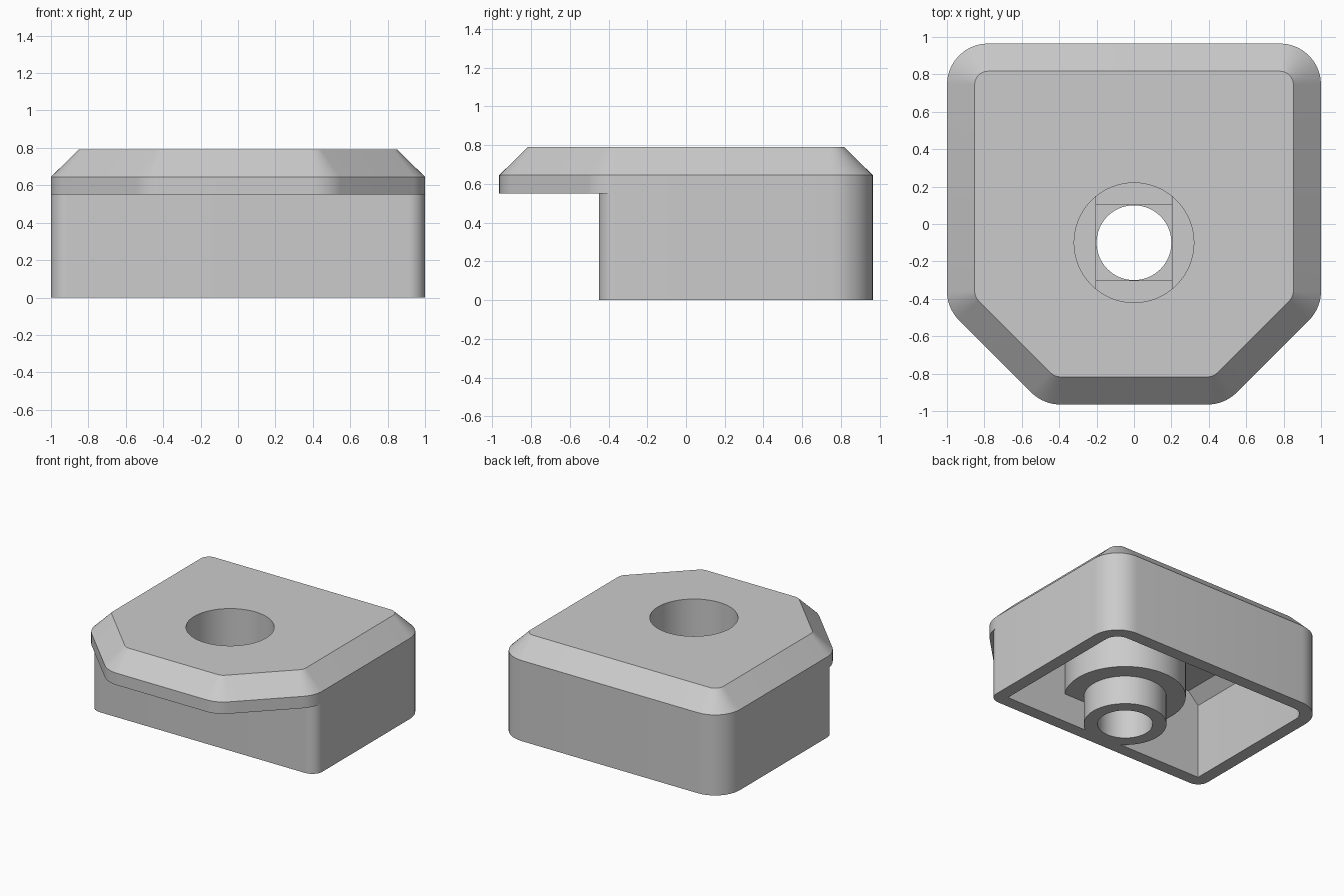
import bpy, bmesh, math
from mathutils import Vector

cube = bpy.data.objects.get("Cube")
if cube:
    bpy.data.objects.remove(cube, do_unlink=True)

HOLE_Y = -0.1


def outline(corners, segs=10):
    """Closed counter-clockwise outline; each corner is (x, y, fillet radius)."""
    pts = []
    for i, (x, y, r) in enumerate(corners):
        p = Vector((x, y))
        a = (Vector(corners[i - 1][:2]) - p).normalized()
        b = (Vector(corners[(i + 1) % len(corners)][:2]) - p).normalized()
        if r == 0:
            pts.append(p)
            continue
        half = a.angle(b) / 2
        centre = p + (a + b).normalized() * (r / math.sin(half))
        start = p + a * (r / math.tan(half)) - centre
        turn = math.pi - 2 * half
        for k in range(segs + 1):
            t = turn * k / segs
            c, s = math.cos(t), math.sin(t)
            pts.append(centre + Vector((start.x * c - start.y * s, start.x * s + start.y * c)))
    return pts


def loft(name, sections):
    """Solid through matching outlines, given as (z, points) from low to high."""
    bm = bmesh.new()
    rings = [[bm.verts.new((p.x, p.y, z)) for p in pts] for z, pts in sections]
    n = len(rings[0])
    for lo, hi in zip(rings, rings[1:]):
        for i in range(n):
            j = (i + 1) % n
            bm.faces.new((lo[i], lo[j], hi[j], hi[i]))
    bm.faces.new(rings[0][::-1])
    bm.faces.new(rings[-1])
    mesh = bpy.data.meshes.new(name)
    bm.to_mesh(mesh)
    bm.free()
    obj = bpy.data.objects.new(name, mesh)
    bpy.context.collection.objects.link(obj)
    return obj


def block(name, hx, y0, y1, z0, z1, r=0):
    pts = outline([(-hx, y0, r), (hx, y0, r), (hx, y1, r), (-hx, y1, r)])
    return loft(name, [(z0, pts), (z1, pts)])


def cylinder(name, r, z0, z1, segs=64):
    pts = [Vector((r * math.cos(a), HOLE_Y + r * math.sin(a)))
           for a in (2 * math.pi * k / segs for k in range(segs))]
    return loft(name, [(z0, pts), (z1, pts)])


def combine(obj, tool, operation="DIFFERENCE"):
    """Apply a boolean and discard the tool solid."""
    tool.hide_render = True
    mod = obj.modifiers.new("cut", "BOOLEAN")
    mod.operation, mod.solver, mod.object = operation, "EXACT", tool
    bpy.ops.object.select_all(action="DESELECT")
    bpy.context.view_layer.objects.active = obj
    obj.select_set(True)
    bpy.ops.object.modifier_apply(modifier=mod.name)
    bpy.data.objects.remove(tool, do_unlink=True)


def shell(d):
    """Outer footprint with clipped front corners, moved inwards by d."""
    k = d * math.tan(math.pi / 8)
    r = 0.22 - d
    x, y, fx, sy = 1 - d, 0.965 - d, 0.485 - k, -0.45 + k
    return outline([(-fx, -y, r), (fx, -y, r), (x, sy, r), (x, y, r), (-x, y, r), (-x, sy, r)])


def inside(d):
    """Cavity footprint: straight front wall, sides and back moved inwards by d."""
    x, y, r = 0.9 - d, 0.865 - d, 0.11 - d
    return outline([(-x, -0.35, 0), (x, -0.35, 0), (x, y, r), (-x, y, r)])


# Outer block with chamfered top
housing = loft("housing", [(0, shell(0)), (0.645, shell(0)), (0.79, shell(0.148))])

# Step under the front overhang, with rounded lower front corners
notch = block("notch_cutter", 1.3, -1.3, -0.37, -0.2, 0.55)
combine(notch, block("lower_body", 1, -0.45, 0.9, -0.4, 0.8, 0.09))
combine(housing, notch)

# Hollow underside, leaving the stepped screw boss standing
cavity = loft("cavity_cutter", [(-0.2, inside(0)), (0.6, inside(0)), (0.69, inside(0.09))])
combine(cavity, cylinder("wide_boss", 0.44, 0.23, 1))
combine(cavity, cylinder("narrow_boss", 0.3, -0.4, 0.5))
combine(housing, cavity)

# Counterbore, its two shallow bridging steps, and the through hole
combine(housing, cylinder("counterbore_cutter", 0.32, 0.34, 1))
slot = cylinder("slot_cutter", 0.32, 0.32, 0.5)
combine(slot, block("slot_limits", 0.203, -1, 1, 0, 0.8), "INTERSECT")
combine(housing, slot)
combine(housing, block("square_cutter", 0.203, HOLE_Y - 0.203, HOLE_Y + 0.203, 0.3, 0.5))
combine(housing, cylinder("hole_cutter", 0.2, -0.3, 0.6))

# Plain grey finish
grey = bpy.data.materials.new("plain_grey")
grey.use_nodes = True
colour = (0.6, 0.6, 0.6, 1)
grey.diffuse_color = colour
grey.node_tree.nodes["Principled BSDF"].inputs["Base Color"].default_value = colour
housing.data.materials.clear()
housing.data.materials.append(grey)
for face in housing.data.polygons:
    face.material_index = 0

bpy.ops.object.select_all(action="DESELECT")
housing.select_set(True)
bpy.context.view_layer.objects.active = housing
bpy.ops.object.shade_smooth_by_angle(angle=math.radians(30))
